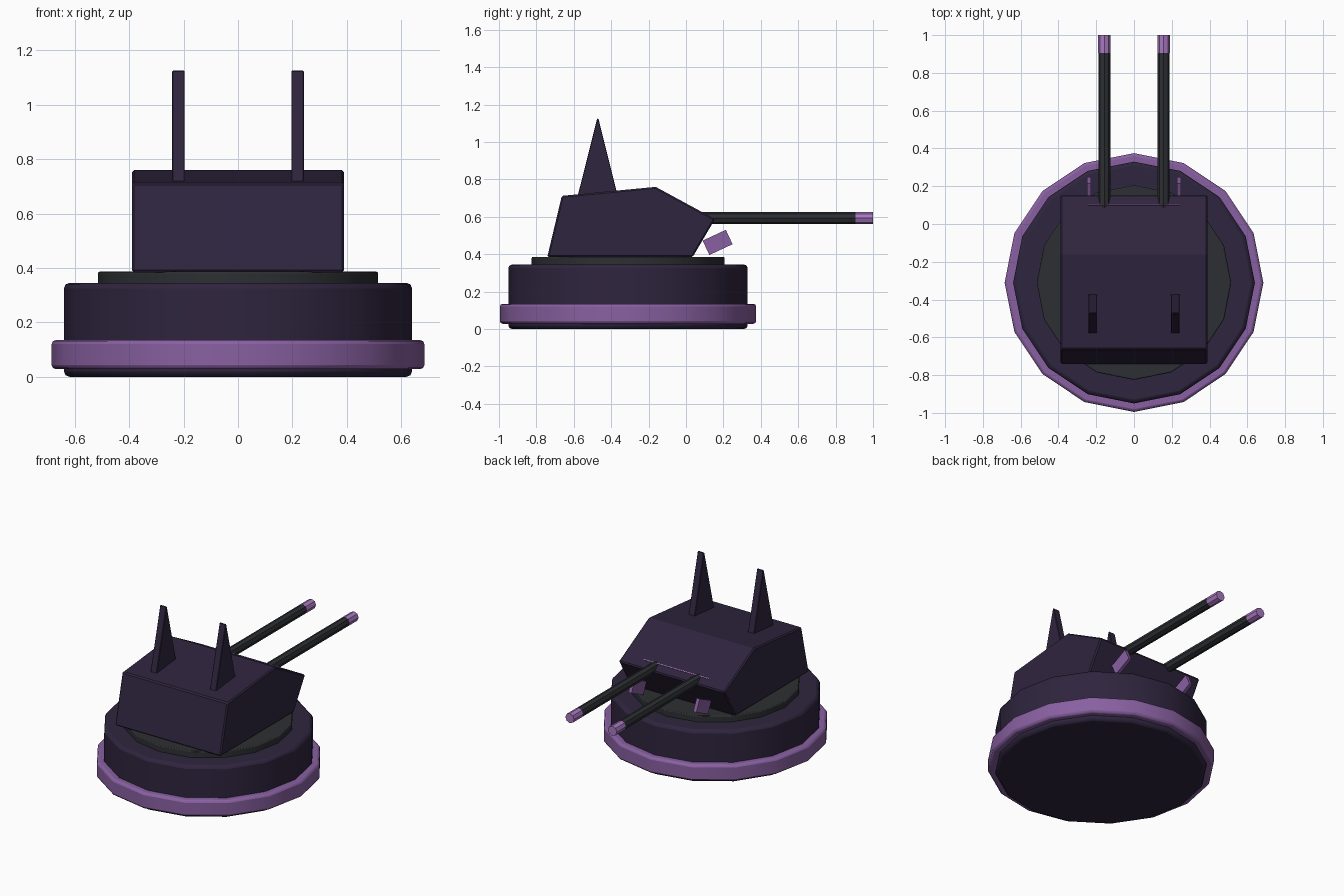
import bpy, math

if "Cube" in bpy.data.objects:
    bpy.data.objects.remove(bpy.data.objects["Cube"])


def mat(name, rgb):
    m = bpy.data.materials.new(name)
    m.diffuse_color = (*rgb, 1)
    m.use_nodes = True
    m.node_tree.nodes["Principled BSDF"].inputs["Base Color"].default_value = m.diffuse_color
    return m


DARK = mat("dark purple", (0.028, 0.018, 0.048))
PURPLE = mat("purple", (0.25, 0.118, 0.36))
GLOW = mat("bright purple", (0.40, 0.19, 0.54))
GREY = mat("dark grey", (0.026, 0.028, 0.032))


def finish(o, name, m, bevel=0, segs=2, smooth=True):
    o.name = name
    o.data.materials.clear()
    o.data.materials.append(m)
    bpy.ops.object.select_all(action='DESELECT')
    o.select_set(True)
    bpy.context.view_layer.objects.active = o
    if bevel:
        b = o.modifiers.new("bevel", 'BEVEL')
        b.width, b.segments = bevel, segs
        b.limit_method, b.angle_limit = 'ANGLE', math.radians(40)
    if smooth:
        bpy.ops.object.shade_smooth_by_angle(angle=math.radians(30))
    return o


def disc(name, r, z0, z1, m, bevel):
    bpy.ops.mesh.primitive_cylinder_add(vertices=16, radius=r, depth=z1 - z0,
                                        location=(0, -0.31, (z0 + z1) / 2))
    return finish(bpy.context.object, name, m, bevel)


def rod(name, x, y0, y1, r, m):
    bpy.ops.mesh.primitive_cylinder_add(vertices=8, radius=r, depth=y1 - y0,
                                        location=(x, (y0 + y1) / 2, 0.593),
                                        rotation=(math.pi / 2, 0, 0))
    return finish(bpy.context.object, name, m, smooth=False)


def extrude_x(name, profile, x, half, m, bevel=0):
    # side profile (y, z) extruded along x
    n = len(profile)
    v = [(x + s * half, y, z) for s in (-1, 1) for y, z in profile]
    f = [tuple(range(n))[::-1], tuple(range(n, 2 * n))]
    f += [(i, (i + 1) % n, n + (i + 1) % n, n + i) for i in range(n)]
    me = bpy.data.meshes.new(name)
    me.from_pydata(v, [], f)
    o = bpy.data.objects.new(name, me)
    bpy.context.collection.objects.link(o)
    # consistent outward normals
    bpy.context.view_layer.objects.active = o
    bpy.ops.object.select_all(action='DESELECT')
    o.select_set(True)
    bpy.ops.object.mode_set(mode='EDIT')
    bpy.ops.mesh.select_all(action='SELECT')
    bpy.ops.mesh.normals_make_consistent(inside=False)
    bpy.ops.object.mode_set(mode='OBJECT')
    return finish(o, name, m, bevel, 1, smooth=False)


# Round base, trim ring and turntable
disc("base", 0.64, 0.0, 0.345, DARK, 0.02)
disc("trim_ring", 0.685, 0.028, 0.135, PURPLE, 0.015)
disc("turntable", 0.515, 0.33, 0.386, GREY, 0.006)

# Wedge shaped turret
extrude_x("turret", [(-0.742, 0.384), (-0.664, 0.712), (-0.162, 0.76),
                     (0.155, 0.588), (0.035, 0.384)], 0, 0.39, DARK, 0.008)

# Thin glowing slit on the sloped rear face
bpy.ops.mesh.primitive_cube_add(size=1, location=(0, 0.1, 0.617),
                                rotation=(math.radians(-28.5), 0, 0))
slit = bpy.context.object
slit.scale = (0.48, 0.006, 0.008)
finish(slit, "slit", GLOW, smooth=False)

for side, s in (("left", -1), ("right", 1)):
    # Ear fins
    extrude_x(side + "_fin", [(-0.582, 0.70), (-0.475, 1.125), (-0.468, 1.125),
                              (-0.362, 0.70)], s * 0.219, 0.023, DARK, 0.003)
    # Twin barrels with bright muzzles
    rod(side + "_barrel", s * 0.157, 0.0, 0.92, 0.032, GREY)
    rod(side + "_muzzle", s * 0.157, 0.905, 1.0, 0.0325, GLOW)
    # Tilted tabs under the turret lip
    bpy.ops.mesh.primitive_cube_add(size=1, location=(s * 0.239, 0.169, 0.463),
                                    rotation=(math.radians(25), 0, 0))
    tab = bpy.context.object
    tab.scale = (0.022, 0.137, 0.085)
    finish(tab, side + "_tab", PURPLE, smooth=False)
